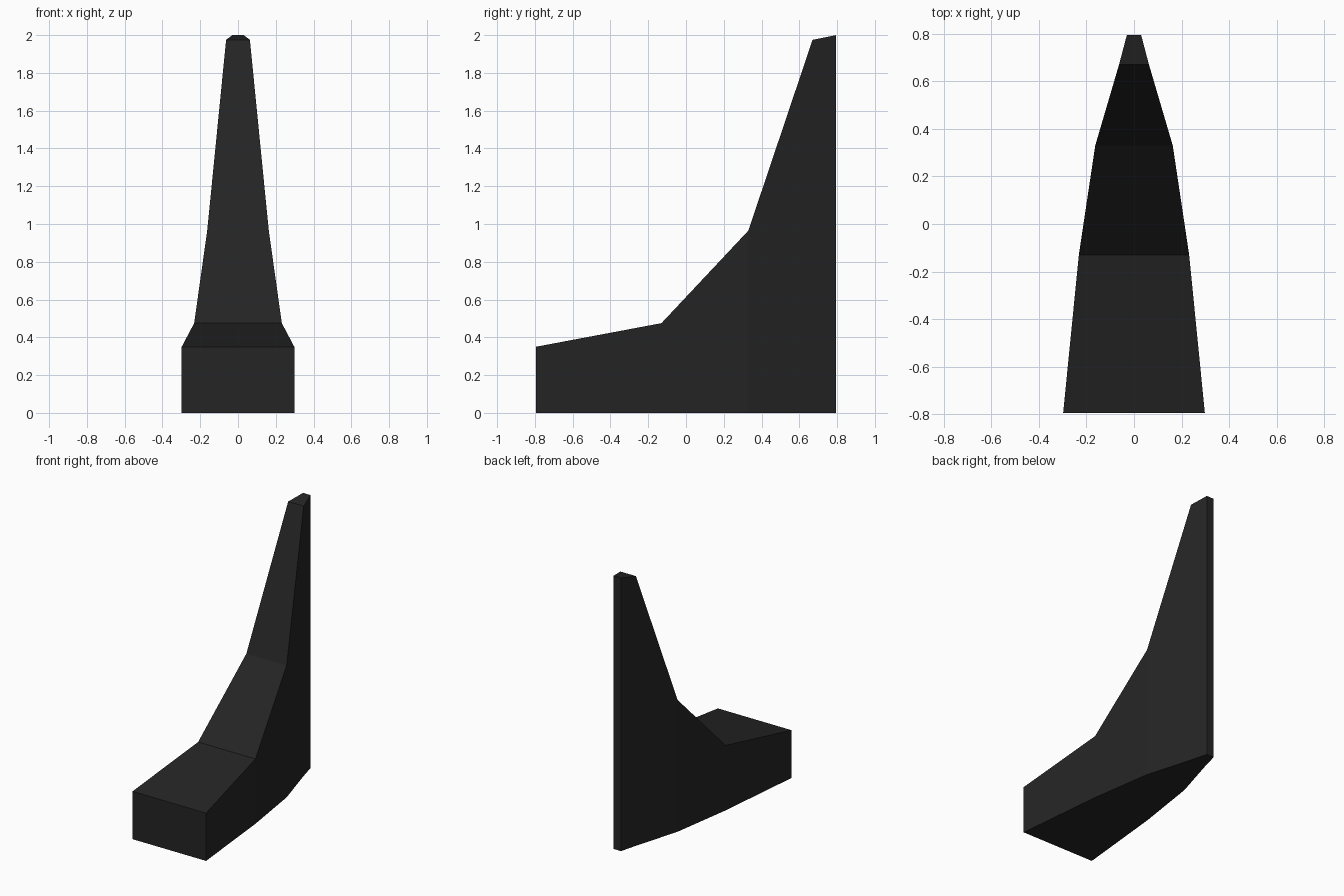
import bpy, bmesh

if "Cube" in bpy.data.objects:
    bpy.data.objects.remove(bpy.data.objects["Cube"])

# Stations from front to back: y, top height, half width
STATIONS = [(-0.795, 0.35, 0.298), (-0.13, 0.475, 0.232), (0.33, 0.965, 0.163),
            (0.67, 1.975, 0.063), (0.795, 2.0, 0.03)]

mat = bpy.data.materials.new("charcoal black")
mat.diffuse_color = (0.018, 0.018, 0.018, 1)
mat.use_nodes = True
mat.node_tree.nodes["Principled BSDF"].inputs["Base Color"].default_value = mat.diffuse_color

# Curved tapering fin lofted through rectangular cross-sections
bm = bmesh.new()
rings = [[bm.verts.new(p) for p in ((-w, y, 0), (w, y, 0), (w, y, h), (-w, y, h))]
         for y, h, w in STATIONS]
for a, b in zip(rings, rings[1:]):
    for i in range(4):
        j = (i + 1) % 4
        bm.faces.new((a[i], a[j], b[j], b[i]))
# Front and back ends
bm.faces.new(rings[0])
bm.faces.new(rings[-1])
bmesh.ops.recalc_face_normals(bm, faces=bm.faces)

mesh = bpy.data.meshes.new("tapered_fin")
bm.to_mesh(mesh)
bm.free()
mesh.materials.append(mat)
bpy.context.collection.objects.link(bpy.data.objects.new("tapered_fin", mesh))
